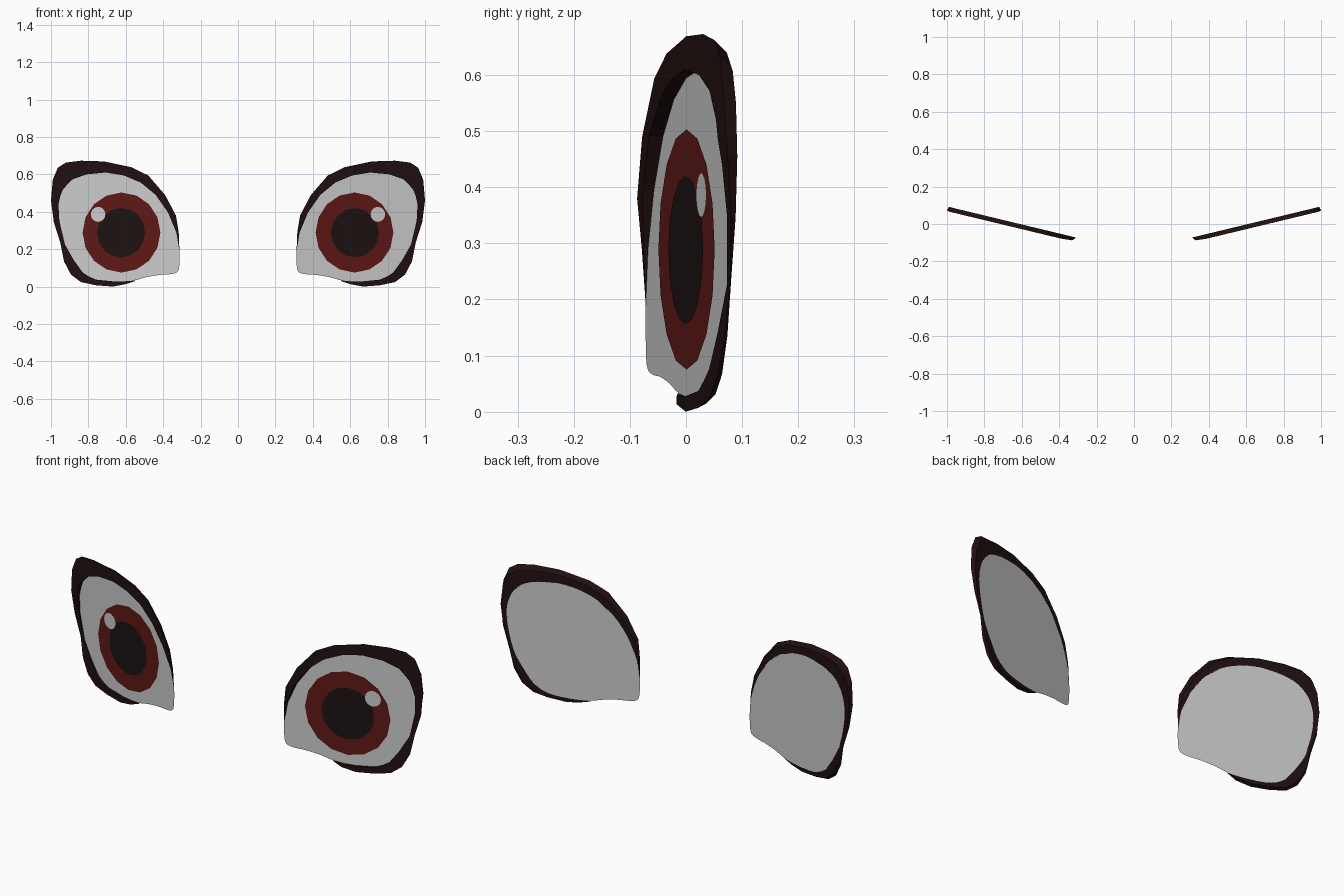
import bpy, bmesh, math
from mathutils import Vector

if "Cube" in bpy.data.objects:
    bpy.data.objects.remove(bpy.data.objects["Cube"])

CX, CY, SLOPE = 0.623, 0.003, 0.241   # tilted plane each eye lies in


def on_plane(x, z, d=0.0):
    """Point on the eye plane, d = distance in front of it."""
    return Vector((x, CY + SLOPE * (x - CX) - d, z))


def material(name, rgb):
    m = bpy.data.materials.new(name)
    m.diffuse_color = (*rgb, 1)
    m.use_nodes = True
    m.node_tree.nodes["Principled BSDF"].inputs["Base Color"].default_value = m.diffuse_color
    return m


def finish(name, bm, mat=None):
    me = bpy.data.meshes.new(name)
    bm.to_mesh(me)
    bm.free()
    ob = bpy.data.objects.new(name, me)
    bpy.context.collection.objects.link(ob)
    if mat:
        me.materials.append(mat)
    ob.modifiers.new("Mirror", 'MIRROR').use_mirror_merge = False
    return ob


def flat_shape(name, pts, d, mat=None):
    bm = bmesh.new()
    f = bm.faces.new([bm.verts.new(on_plane(x, z, d)) for x, z in pts])
    f.normal_update()
    if f.normal.y > 0:
        f.normal_flip()
    return finish(name, bm, mat)


def disc(name, x, z, r, n, d, mat=None):
    c = math.cos(math.atan(SLOPE))
    angles = [2 * math.pi * i / n for i in range(n)]
    return flat_shape(name, [(x + r * c * math.cos(a), z + r * math.sin(a))
                             for a in angles], d, mat)


def smooth_loop(pts, steps=3):
    """Closed Catmull-Rom curve through the points."""
    out, n = [], len(pts)
    for i in range(n):
        a, b, c, e = (Vector(pts[(i + k) % n]) for k in (-1, 0, 1, 2))
        for s in range(steps):
            t = s / steps
            p = 0.5 * (2 * b + (c - a) * t + (2 * a - 5 * b + 4 * c - e) * t * t
                       + (3 * b - a - 3 * c + e) * t ** 3)
            out.append(tuple(p))
    return out


dark = material("lash_dark", (0.015, 0.005, 0.005))
red = material("iris_red", (0.113, 0.009, 0.008))
black = material("pupil_dark", (0.012, 0.006, 0.006))

# White of the eye
outline = [(.313, .2), (.33, .29), (.374, .396), (.44, .49), (.52, .556),
           (.61, .594), (.706, .61), (.81, .60), (.888, .572), (.936, .52),
           (.96, .44), (.955, .35), (.925, .225), (.877, .14), (.83, .075),
           (.76, .037), (.66, .027), (.56, .032), (.49, .05), (.42, .062),
           (.364, .066), (.326, .077), (.314, .11)]
flat_shape("eye_white", smooth_loop(outline), 0)

# Iris, pupil and highlight
disc("iris", .623, .289, .214, 16, .002, red)
disc("pupil", .625, .288, .132, 16, .004, black)
disc("highlight", .748, .386, .04, 16, .006)

# Lash rim: inner x, z, outer x, z, thickness at each station
rim = [(.313, .19, .313, .19, 0), (.33, .29, .317, .29, .008),
       (.374, .396, .332, .38, .02), (.44, .49, .39, .49, .025),
       (.52, .556, .48, .594, .025), (.61, .594, .57, .638, .025),
       (.706, .61, .716, .669, .025), (.81, .60, .84, .673, .025),
       (.888, .572, .92, .663, .025), (.936, .52, .963, .636, .025),
       (.95, .485, .99, .572, .025), (.96, .44, 1.0, .46, .02),
       (.955, .35, .985, .345, .01), (.925, .225, .95, .235, .003),
       (.877, .14, .93, .134, .008), (.83, .075, .893, .064, .012),
       (.80, .055, .84, .024, .014), (.76, .037, .76, .007, .014),
       (.66, .027, .67, .0, .015), (.60, .028, .60, .013, .014),
       (.55, .033, .55, .03, 0)]
bm = bmesh.new()
rings = []
for ix, iz, ox, oz, t in rim:
    bx, bz = ox + (ix - ox) * .25, oz + (iz - oz) * .25
    rings.append([bm.verts.new(p) for p in (
        on_plane(ix, iz), on_plane(ix, iz, t), on_plane(ox, oz, t), on_plane(bx, bz))])
for a, b in zip(rings, rings[1:]):
    for k in range(4):
        bm.faces.new((a[k], a[(k + 1) % 4], b[(k + 1) % 4], b[k]))
bm.faces.new(rings[0])
bm.faces.new(rings[-1][::-1])
bmesh.ops.remove_doubles(bm, verts=bm.verts, dist=.0005)
bmesh.ops.recalc_face_normals(bm, faces=bm.faces)
finish("eyelash_rim", bm, dark)
